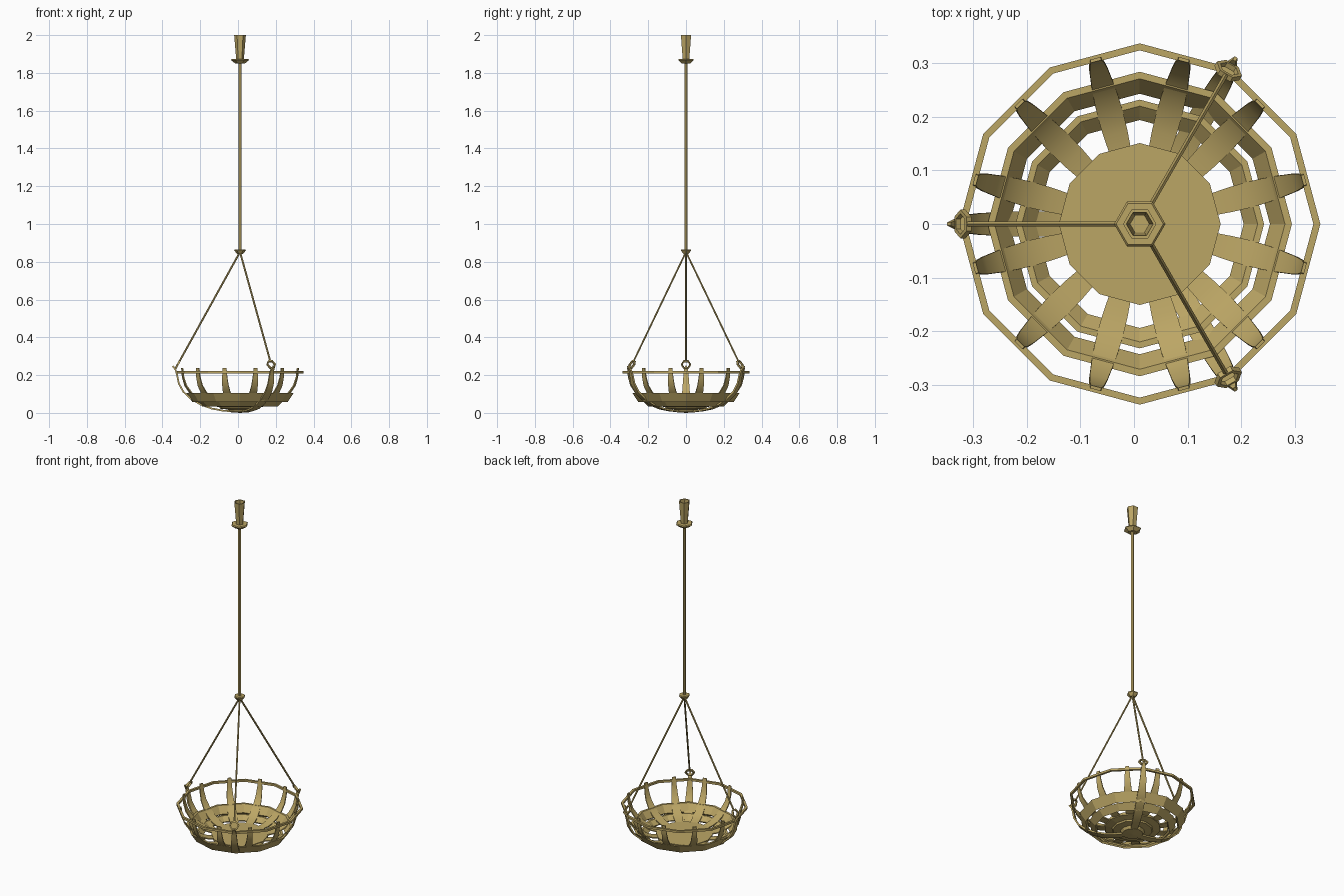
import bpy, bmesh, math
from mathutils import Vector, Matrix

if "Cube" in bpy.data.objects:
    bpy.data.objects.remove(bpy.data.objects["Cube"])

CX = 0.0107  # hanging axis
brass = bpy.data.materials.new("brass")
brass.diffuse_color = (0.5, 0.38, 0.13, 1)
brass.use_nodes = True
brass.node_tree.nodes["Principled BSDF"].inputs["Base Color"].default_value = brass.diffuse_color


def finish(name, bm, smooth=False):
    bmesh.ops.recalc_face_normals(bm, faces=bm.faces[:])
    me = bpy.data.meshes.new(name)
    bm.to_mesh(me)
    bm.free()
    ob = bpy.data.objects.new(name, me)
    bpy.context.collection.objects.link(ob)
    me.materials.append(brass)
    if smooth:
        bpy.ops.object.select_all(action='DESELECT')
        ob.select_set(True)
        bpy.context.view_layer.objects.active = ob
        bpy.ops.object.shade_smooth_by_angle(angle=math.radians(35))
    return ob


def lathe(name, profile, sides, loop=False):
    """Revolve an (r, z) profile around the axis; loop closes the section."""
    bm = bmesh.new()
    rows = []
    for r, z in profile:
        if r == 0:
            rows.append([bm.verts.new((CX, 0, z))] * sides)
        else:
            rows.append([bm.verts.new((CX + r * math.cos(math.tau * i / sides),
                                       r * math.sin(math.tau * i / sides), z))
                         for i in range(sides)])
    pairs = list(zip(rows, rows[1:])) + ([(rows[-1], rows[0])] if loop else [])
    for a, b in pairs:
        for i in range(sides):
            j = (i + 1) % sides
            bm.faces.new(list(dict.fromkeys((a[i], a[j], b[j], b[i]))))
    return finish(name, bm)


def strip(name, path, angle, thick):
    """Curved slat from (r, z, width) stations, turned to an angle."""
    bm = bmesh.new()
    rows = []
    for k, (r, z, w) in enumerate(path):
        p, q = path[max(k - 1, 0)], path[min(k + 1, len(path) - 1)]
        t = Vector((q[0] - p[0], 0, q[1] - p[1])).normalized()
        n = Vector((-t.z, 0, t.x)) * thick / 2
        c = Vector((r, 0, z))
        s = Vector((0, w / 2, 0))
        rows.append([bm.verts.new(v) for v in (c + n + s, c + n - s, c - n - s, c - n + s)])
    for a, b in zip(rows, rows[1:]):
        for i in range(4):
            j = (i + 1) % 4
            bm.faces.new((a[i], a[j], b[j], b[i]))
    bm.faces.new(rows[0])
    bm.faces.new(rows[-1])
    bm.transform(Matrix.Translation((CX, 0, 0)) @ Matrix.Rotation(angle, 4, 'Z'))
    return finish(name, bm, True)


def wire(name, a, b, radius):
    bm = bmesh.new()
    d = b - a
    bmesh.ops.create_cone(bm, cap_ends=True, segments=6, radius1=radius, radius2=radius,
                          depth=d.length)
    bm.transform(Matrix.Translation((a + b) / 2) @ d.to_track_quat('Z', 'Y').to_matrix().to_4x4())
    return finish(name, bm)


# ceiling mount, rod and lower collar
lathe("ceiling_cup", [(0, 1.87), (0.02, 1.87), (0.031, 2.0), (0.025, 2.0), (0.018, 1.9), (0, 1.9)], 6)
lathe("ceiling_flange", [(0, 1.85), (0.026, 1.85), (0.048, 1.868), (0.044, 1.873), (0, 1.873)], 6)
lathe("rod", [(0, 0.85), (0.009, 0.85), (0.009, 1.86), (0, 1.86)], 6)
lathe("rod_collar", [(0, 0.842), (0.016, 0.842), (0.031, 0.86), (0.029, 0.866), (0, 0.866)], 6)

# bowl rim, two sloping bands and stepped base plate
lathe("rim", [(0.337, 0.209), (0.337, 0.221), (0.324, 0.221), (0.324, 0.209)], 12, True)
lathe("upper_band", [(0.284, 0.106), (0.271, 0.106), (0.243, 0.066), (0.252, 0.057)], 12, True)
lathe("lower_band", [(0.232, 0.067), (0.22, 0.067), (0.194, 0.043), (0.2, 0.035)], 12, True)
lathe("base_plate", [(0, 0.052), (0.151, 0.052), (0.15, 0.038), (0.11, 0.03), (0.105, 0.022),
                     (0.065, 0.018), (0.055, 0.004), (0, 0.0)], 12)

# twelve inner slats
slat_path = [(0.317, 0.237, 0.02), (0.312, 0.19, 0.027), (0.298, 0.145, 0.034),
             (0.271, 0.108, 0.041), (0.243, 0.082, 0.046), (0.21, 0.062, 0.048),
             (0.175, 0.05, 0.046), (0.135, 0.044, 0.04)]
for k in range(12):
    strip(f"slat_{k + 1}", slat_path, math.radians(15 + 30 * k), 0.006)

# three outer arms with hooked tips, links and suspension wires
arm_path = [(0.03, 0.008, 0.034), (0.09, 0.012, 0.04), (0.15, 0.023, 0.045), (0.21, 0.045, 0.047),
            (0.26, 0.075, 0.045), (0.3, 0.112, 0.04), (0.324, 0.155, 0.034),
            (0.333, 0.2, 0.027), (0.341, 0.228, 0.02), (0.356, 0.248, 0.006)]
top = Vector((CX, 0, 0.852))
for k, deg in enumerate((60, 180, 300)):
    a = math.radians(deg)
    strip(f"arm_{k + 1}", arm_path, a, 0.009)
    out = Vector((math.cos(a), math.sin(a), 0))
    side = Vector((-math.sin(a), math.cos(a), 0))
    centre = Vector((CX, 0, 0.256)) + out * 0.33
    up = (top - centre).normalized()
    wire(f"wire_{k + 1}", centre + up * 0.018, top, 0.005)
    # hexagonal link lying in line with the wire
    normal = up.cross(side)
    bm = bmesh.new()
    rows = []
    for i in range(6):
        t = math.tau * i / 6
        d = side * math.cos(t) + up * math.sin(t)
        rows.append([bm.verts.new(centre + d * (0.023 + 0.0055 * math.cos(u)) + normal * 0.0075 * math.sin(u))
                     for u in (math.pi / 4 + math.pi / 2 * j for j in range(4))])
    for i in range(6):
        p, q = rows[i], rows[(i + 1) % 6]
        for j in range(4):
            m = (j + 1) % 4
            bm.faces.new((p[j], p[m], q[m], q[j]))
    finish(f"link_{k + 1}", bm)
